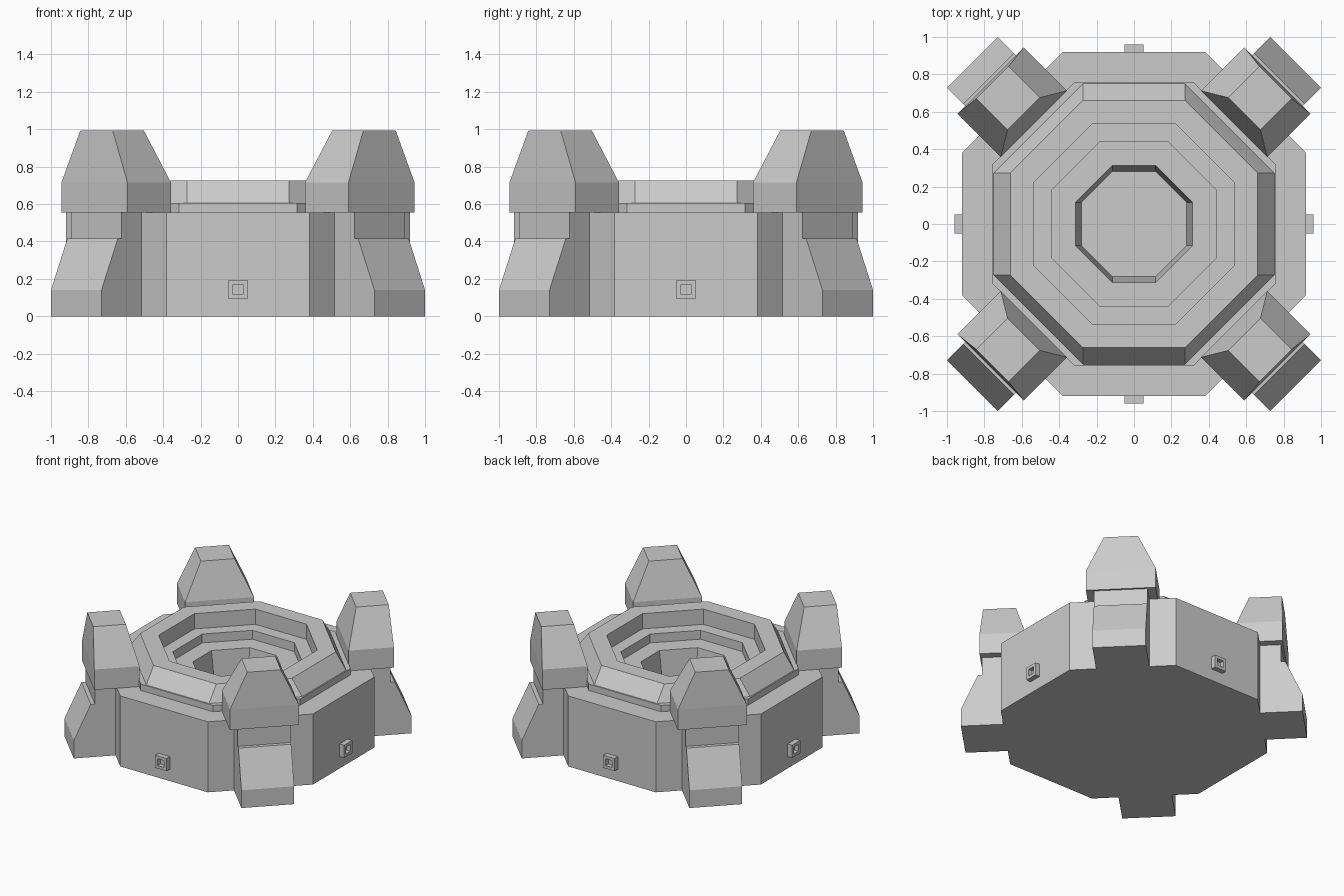
import bpy, bmesh, math
from mathutils import Matrix, Vector

if "Cube" in bpy.data.objects:
    bpy.data.objects.remove(bpy.data.objects["Cube"])

T = math.tan(math.pi / 8)


def finish(bm, name):
    bmesh.ops.recalc_face_normals(bm, faces=bm.faces)
    me = bpy.data.meshes.new(name)
    bm.to_mesh(me)
    bm.free()
    ob = bpy.data.objects.new(name, me)
    bpy.context.collection.objects.link(ob)
    return ob


def loft(name, rings, closed=False, matrix=None):
    """Skin a list of same-sized point loops; cap the ends or join them."""
    bm = bmesh.new()
    loops = [[bm.verts.new(p) for p in r] for r in rings]
    pairs = list(zip(loops, loops[1:]))
    if closed:
        pairs.append((loops[-1], loops[0]))
    else:
        bm.faces.new(loops[0])
        bm.faces.new(loops[-1])
    n = len(loops[0])
    for a, b in pairs:
        for i in range(n):
            j = (i + 1) % n
            bm.faces.new((a[i], a[j], b[j], b[i]))
    if matrix:
        bm.transform(matrix)
    return finish(bm, name)


def octagon(a, z, b=None):
    """Octagon with flats at distance a; b is half the length of a flat."""
    b = a * T if b is None else b
    return [(a, -b, z), (a, b, z), (b, a, z), (-b, a, z),
            (-a, b, z), (-a, -b, z), (-b, -a, z), (b, -a, z)]


def rect(x0, x1, w, z):
    return [(x0, -w, z), (x1, -w, z), (x1, w, z), (x0, w, z)]


def square(x, h, zc):
    return [(x, -h, zc - h), (x, h, zc - h), (x, h, zc + h), (x, -h, zc + h)]


# Base with raised tier, stepped basin and central pit
loft("base", [
    octagon(0.92, 0), octagon(0.92, 0.555),
    octagon(0.76, 0.555), octagon(0.76, 0.605),
    octagon(0.44, 0.605), octagon(0.44, 0.535),
    octagon(0.312, 0.535, 0.116), octagon(0.28, 0.22, 0.116)])

# Bevelled rim around the basin
loft("rim", [
    octagon(0.75, 0.605, 0.273), octagon(0.66, 0.725),
    octagon(0.535, 0.725), octagon(0.535, 0.605)], closed=True)

for i in range(4):
    diag = Matrix.Rotation(math.radians(45 + 90 * i), 4, 'Z')
    side = Matrix.Rotation(math.radians(90 * i), 4, 'Z')
    # Buttress foot with sloped front, then the narrower neck
    loft(f"foot_{i}", [
        rect(0.8, 1.223, 0.191, 0), rect(0.8, 1.223, 0.191, 0.14),
        rect(0.8, 1.10, 0.191, 0.415), rect(0.8, 1.07, 0.191, 0.415),
        rect(0.8, 1.07, 0.191, 0.555)], matrix=diag)
    # Tapered tower head
    loft(f"tower_head_{i}", [
        rect(0.757, 1.085, 0.25, 0.555), rect(0.757, 1.085, 0.25, 0.715),
        rect(0.834, 1.07, 0.122, 0.993)], matrix=diag)
    # Small socket on each main wall
    loft(f"wall_socket_{i}", [
        square(0.91, 0.05, 0.143), square(0.96, 0.05, 0.143),
        square(0.96, 0.027, 0.143), square(0.925, 0.027, 0.143)], matrix=side)
